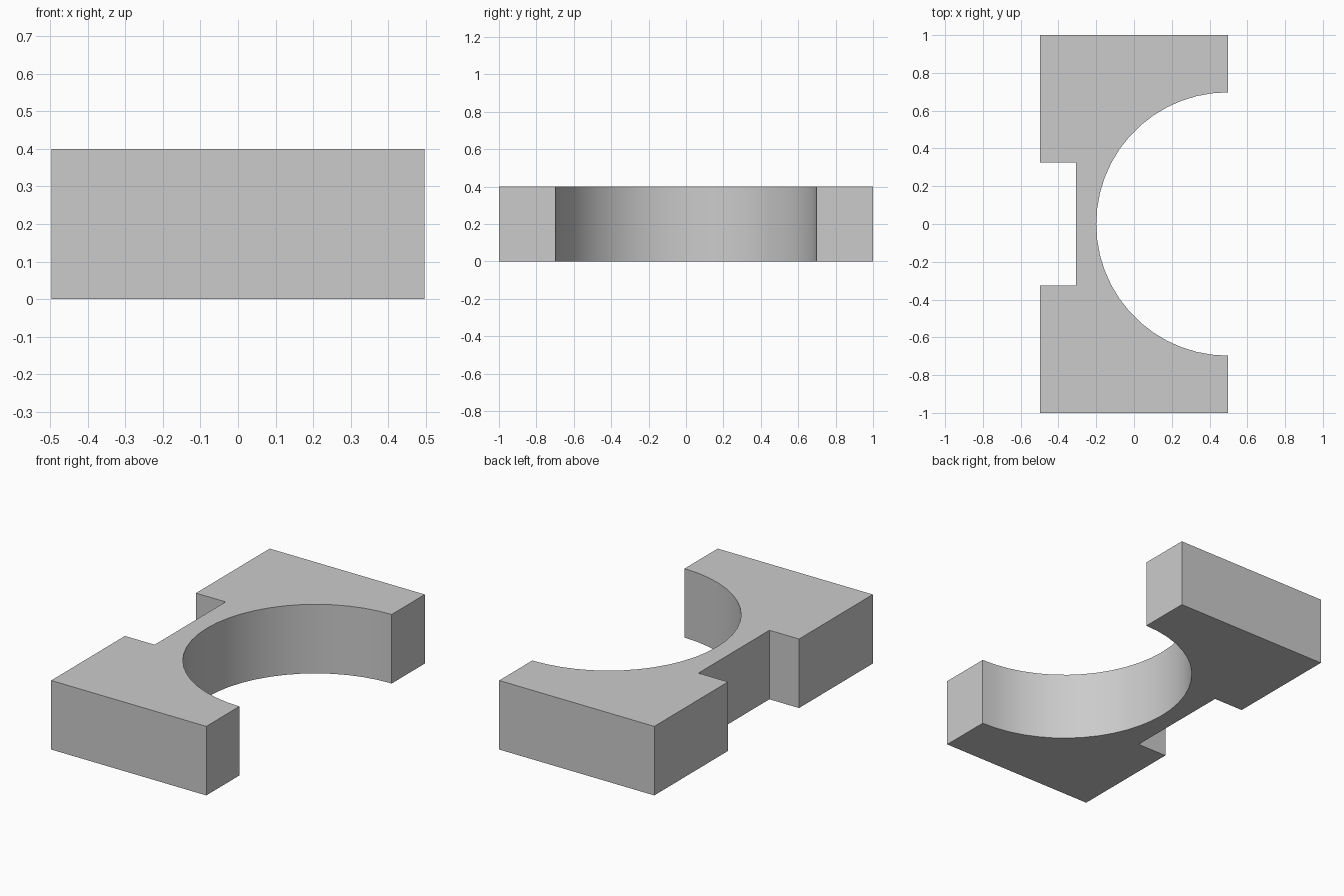
import bpy, bmesh, math

if "Cube" in bpy.data.objects:
    bpy.data.objects.remove(bpy.data.objects["Cube"])

HEIGHT = 0.4
X = 0.497          # half width
RADIUS = 0.697     # round cut-out, centred on the right edge
STEPS = 26

# Outline: outer corners, rear notch, then the round cut-out
outline = [(X, 1), (-X, 1), (-X, 0.325), (-0.307, 0.325),
           (-0.307, -0.325), (-X, -0.325), (-X, -1), (X, -1)]
for i in range(STEPS + 1):
    a = math.radians(270 - 180 * i / STEPS)
    outline.append((X + RADIUS * math.cos(a), RADIUS * math.sin(a)))

# Extrude the outline into a solid block
bm = bmesh.new()
base = bm.faces.new([bm.verts.new((x, y, 0)) for x, y in outline])
result = bmesh.ops.extrude_face_region(bm, geom=[base], use_keep_orig=True)
top_verts = [g for g in result["geom"] if isinstance(g, bmesh.types.BMVert)]
bmesh.ops.translate(bm, verts=top_verts, vec=(0, 0, HEIGHT))
bmesh.ops.recalc_face_normals(bm, faces=bm.faces[:])

mesh = bpy.data.meshes.new("notched_cradle_block")
bm.to_mesh(mesh)
bm.free()
block = bpy.data.objects.new("notched_cradle_block", mesh)
bpy.context.collection.objects.link(block)

# Smooth the curved wall, keep the corners crisp
bpy.context.view_layer.objects.active = block
block.select_set(True)
bpy.ops.object.shade_smooth_by_angle(angle=math.radians(30))
